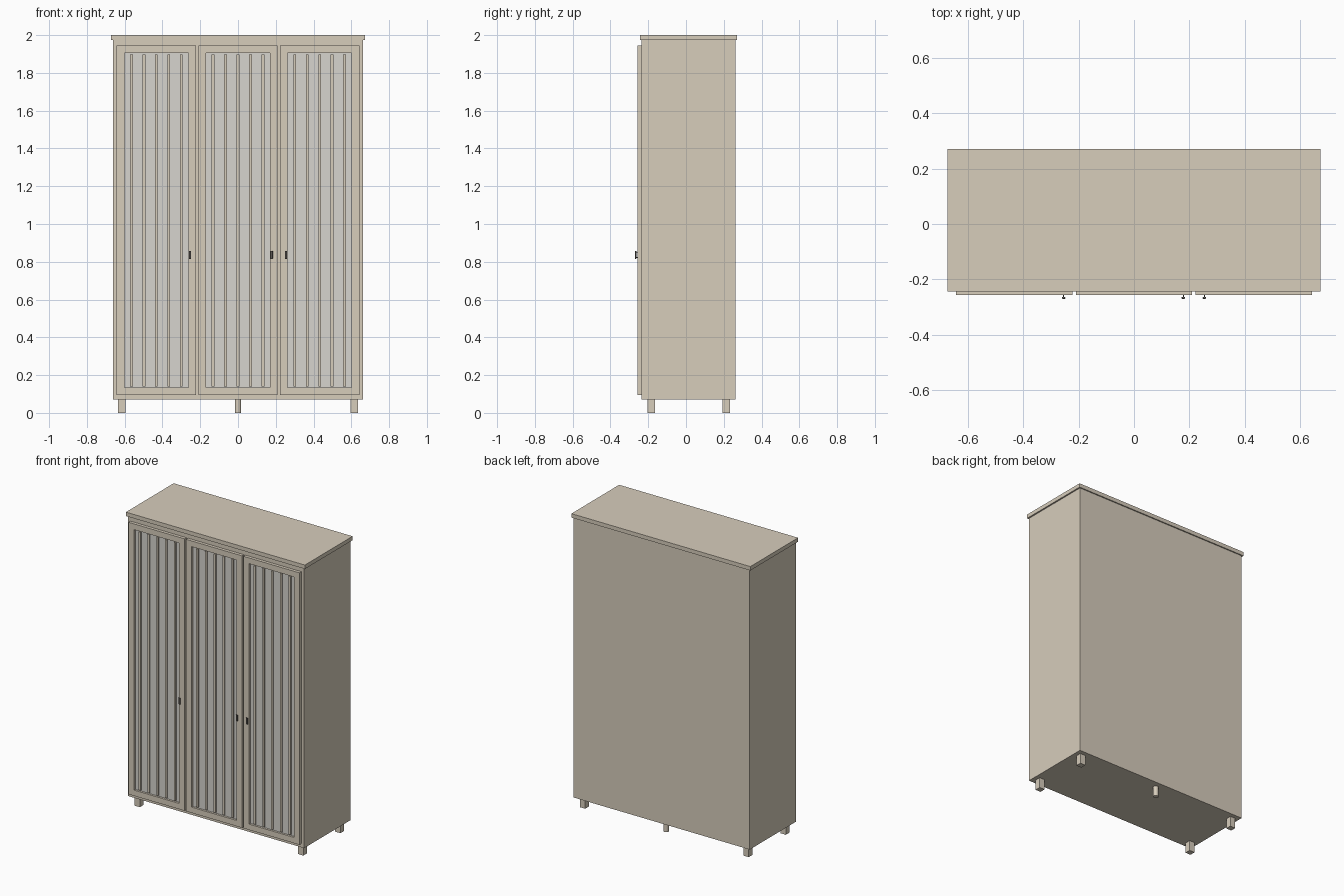
import bpy

if "Cube" in bpy.data.objects:
    bpy.data.objects.remove(bpy.data.objects["Cube"])


def material(name, rgb):
    m = bpy.data.materials.new(name)
    m.diffuse_color = (*rgb, 1)
    m.use_nodes = True
    m.node_tree.nodes["Principled BSDF"].inputs["Base Color"].default_value = m.diffuse_color
    return m


WOOD = material("cream_wood", (0.68, 0.61, 0.50))
PANEL = material("pale_panel", (0.68, 0.66, 0.62))
METAL = material("dark_metal", (0.10, 0.09, 0.08))


def box(name, x, y, z, mat=WOOD, bevel=0.0):
    """Box from (min, max) ranges on each axis."""
    bpy.ops.mesh.primitive_cube_add(
        size=1, location=[(a + b) / 2 for a, b in (x, y, z)])
    o = bpy.context.object
    o.name = name
    o.scale = [b - a for a, b in (x, y, z)]
    bpy.ops.object.transform_apply(location=False, rotation=False, scale=True)
    o.data.materials.append(mat)
    if bevel:
        b = o.modifiers.new("bevel", 'BEVEL')
        b.width = bevel
        b.segments = 2
    return o


# Carcass and overhanging top
FRONT, BACK = -0.236, 0.262
box("cabinet_body", (-0.663, 0.663), (FRONT, BACK), (0.07, 1.973))
box("top_board", (-0.673, 0.673), (-0.243, 0.27), (1.973, 2.0))

# Square corner legs
for sx, side in ((-1, "left"), (1, "right")):
    for cy, end in ((-0.185, "front"), (0.213, "back")):
        cx = sx * 0.615
        box(f"{end}_{side}_leg", (cx - 0.02, cx + 0.02),
            (cy - 0.02, cy + 0.02), (0, 0.07))

# Round support leg in the middle of the back
bpy.ops.mesh.primitive_cylinder_add(vertices=16, radius=0.017, depth=0.07,
                                    location=(0, 0.213, 0.035))
leg = bpy.context.object
leg.name = "back_centre_leg"
leg.data.materials.append(WOOD)
bpy.ops.object.shade_smooth_by_angle()

# Framed doors with ribbed panels
Z0, Z1, RAIL, HALF = 0.095, 1.944, 0.039, 0.21
FACE = -0.257
for cx, label, hand in ((-0.432, "left", 1), (0, "middle", 1), (0.432, "right", -1)):
    for z, part in (((Z0, Z0 + RAIL), "bottom"), ((Z1 - RAIL, Z1), "top")):
        box(f"{label}_door_{part}_rail", (cx - HALF, cx + HALF), (FACE, FRONT), z)
    for s, part in ((-1, "left"), (1, "right")):
        xs = sorted((cx + s * HALF, cx + s * (HALF - 0.041)))
        box(f"{label}_door_{part}_stile", xs, (FACE, FRONT), (Z0 + RAIL, Z1 - RAIL))
    box(f"{label}_door_panel", (cx - 0.169, cx + 0.169), (-0.243, FRONT),
        (Z0 + RAIL, Z1 - RAIL), PANEL)
    for i in range(-2, 3):
        rx = cx + i * 0.066
        box(f"{label}_door_rib_{i + 3}", (rx - 0.007, rx + 0.007),
            (-0.251, -0.243), (0.141, 1.897))

    # Small upright pull on two thin posts
    hx = cx + hand * 0.178
    box(f"{label}_handle", (hx - 0.006, hx + 0.006), (-0.27, -0.263),
        (0.815, 0.858), METAL, 0.002)
    for z, part in ((0.822, "lower"), (0.851, "upper")):
        box(f"{label}_handle_{part}_post", (hx - 0.002, hx + 0.002),
            (-0.265, FACE), (z - 0.002, z + 0.002), METAL)
